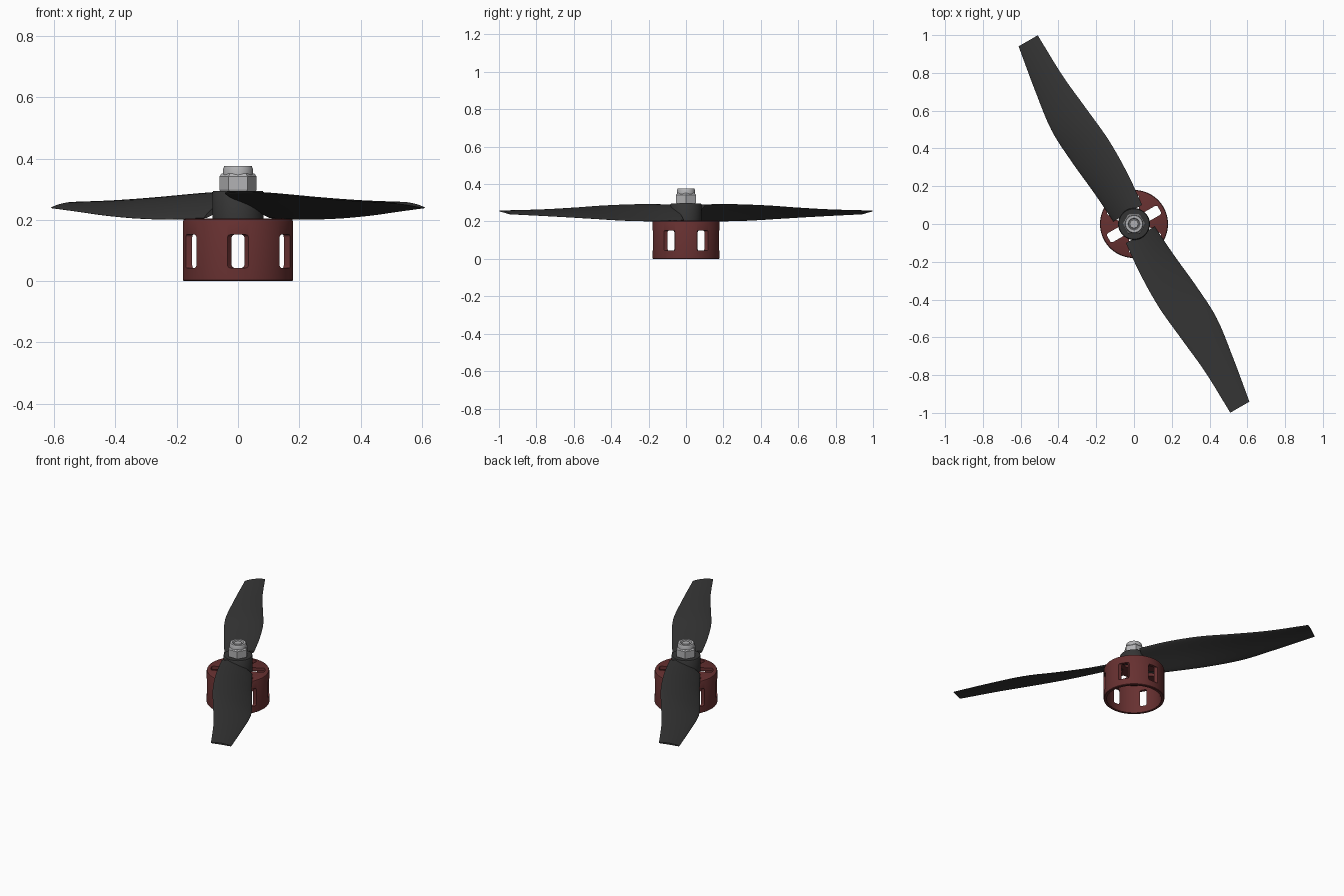
import bpy, bmesh, math
from mathutils import Vector, Matrix

if "Cube" in bpy.data.objects:
    bpy.data.objects.remove(bpy.data.objects["Cube"])


def material(name, rgb):
    m = bpy.data.materials.new(name)
    m.diffuse_color = (*rgb, 1)
    m.use_nodes = True
    m.node_tree.nodes["Principled BSDF"].inputs["Base Color"].default_value = m.diffuse_color
    return m


RED = material("dark red metal", (0.135, 0.03, 0.03))
BLACK = material("black plastic", (0.036, 0.036, 0.036))
STEEL = material("light steel", (0.45, 0.45, 0.46))


def finish(bm, name, mat):
    bmesh.ops.recalc_face_normals(bm, faces=bm.faces)
    me = bpy.data.meshes.new(name)
    bm.to_mesh(me)
    bm.free()
    me.materials.append(mat)
    ob = bpy.data.objects.new(name, me)
    bpy.context.collection.objects.link(ob)
    return ob


def smooth(ob, degrees=35):
    bpy.ops.object.select_all(action='DESELECT')
    ob.select_set(True)
    bpy.context.view_layer.objects.active = ob
    bpy.ops.object.shade_smooth_by_angle(angle=math.radians(degrees))


def skin(bm, rings):
    """Bridge a list of equal-length rings and cap both ends."""
    loops = [[bm.verts.new(p) for p in r] for r in rings]
    n = len(loops[0])
    for a, b in zip(loops, loops[1:]):
        for i in range(n):
            bm.faces.new((a[i], a[(i + 1) % n], b[(i + 1) % n], b[i]))
    bm.faces.new(loops[0])
    bm.faces.new(loops[-1])


def lathe(name, profile, mat, sides=64):
    """Stack circles of (radius, z) from one cap to the other."""
    bm = bmesh.new()
    skin(bm, [[(r * math.cos(2 * math.pi * i / sides), r * math.sin(2 * math.pi * i / sides), z)
               for i in range(sides)] for r, z in profile])
    return finish(bm, name, mat)


def rounded_rect(hw, hh, r):
    pts = []
    for k, (sx, sy) in enumerate([(1, 1), (-1, 1), (-1, -1), (1, -1)]):
        for j in range(5):
            a = math.radians(90 * k + 22.5 * j)
            pts.append((sx * (hw - r) + r * math.cos(a), sy * (hh - r) + r * math.sin(a)))
    return pts


# Motor bell: hollow cup, open at the bottom
bell = lathe("motor_bell", [(0.05, 0.185), (0.162, 0.185), (0.162, 0), (0.177, 0), (0.18, 0.003),
                            (0.18, 0.194), (0.177, 0.201), (0.17, 0.205), (0.05, 0.205)], RED, 96)

# Cutters for six tapered wall windows and six radial top vents
bm = bmesh.new()
for k in range(6):
    rot = Matrix.Rotation(math.radians(30 + 60 * k), 3, 'Z')
    skin(bm, [[rot @ Vector((r, u, 0.0975 + v)) for u, v in rounded_rect(hw, 0.054, 0.009)]
              for r, hw in ((0.15, 0.0115), (0.195, 0.05))])
    skin(bm, [[rot @ Vector((0.112 + u, v, z)) for u, v in rounded_rect(0.043, 0.027, 0.012)]
              for z in (0.17, 0.22)])
cutter = finish(bm, "vent_cutter", RED)
mod = bell.modifiers.new("vents", 'BOOLEAN')
mod.operation = 'DIFFERENCE'
mod.solver = 'EXACT'
mod.object = cutter
bpy.context.view_layer.update()
bell.data = bpy.data.meshes.new_from_object(bell.evaluated_get(bpy.context.evaluated_depsgraph_get()))
bell.modifiers.clear()
bpy.data.objects.remove(cutter)
smooth(bell)

# Propeller hub
smooth(lathe("propeller_hub", [(0.084, 0.2), (0.084, 0.289), (0.08, 0.295), (0.03, 0.295)], BLACK))

# Blade stations: span, trailing edge, leading edge, trailing z, leading z, half thickness
STATIONS = [(0.066, -0.088, 0.088, 0.207, 0.288, 0.014),
            (0.25, -0.101, 0.104, 0.202, 0.290, 0.012),
            (0.45, -0.121, 0.106, 0.205, 0.284, 0.010),
            (0.65, -0.130, 0.087, 0.215, 0.272, 0.009),
            (0.87, -0.101, 0.065, 0.227, 0.262, 0.007),
            (1.12, -0.059, 0.058, 0.239, 0.256, 0.005)]


def spline(rows, steps):
    """Catmull-Rom through the station rows."""
    rows = [Vector(r) for r in rows]
    rows = [2 * rows[0] - rows[1]] + rows + [2 * rows[-1] - rows[-2]]
    out = []
    for a, b, c, d in zip(rows, rows[1:], rows[2:], rows[3:]):
        for j in range(steps):
            t = j / steps
            out.append(0.5 * (2 * b + (c - a) * t + (2 * a - 5 * b + 4 * c - d) * t * t
                              + (3 * b - a - 3 * c + d) * t ** 3))
    return out + [rows[-2]]


def blade(name, degrees):
    rot = Matrix.Rotation(math.radians(degrees), 3, 'Z')
    rings = []
    for s, t0, t1, z0, z1, h in spline(STATIONS, 6):
        ring = []
        for i in range(28):
            a = 2 * math.pi * i / 28
            f = 0.5 + 0.5 * math.cos(a)
            z = z0 + (z1 - z0) * f + h * math.sin(a) + 0.8 * h * math.sin(math.pi * f)
            ring.append(rot @ Vector((s, -(t0 + (t1 - t0) * f), z)))
        rings.append(ring)
    bm = bmesh.new()
    skin(bm, rings)
    smooth(finish(bm, name, BLACK), 50)


blade("rear_blade", 120)
blade("front_blade", 300)

# Hex lock nut with chamfered corners, collar and threaded shaft end
lathe("hex_nut", [(0.056, 0.29), (0.061, 0.299), (0.061, 0.342), (0.053, 0.351), (0.03, 0.351)], STEEL, 6)
smooth(lathe("nut_collar", [(0.03, 0.345), (0.049, 0.345), (0.049, 0.366), (0.045, 0.375),
                            (0.031, 0.375), (0.027, 0.366)], STEEL, 48))
smooth(lathe("motor_shaft", [(0.025, 0.3), (0.025, 0.368), (0.021, 0.372)], STEEL, 32))
